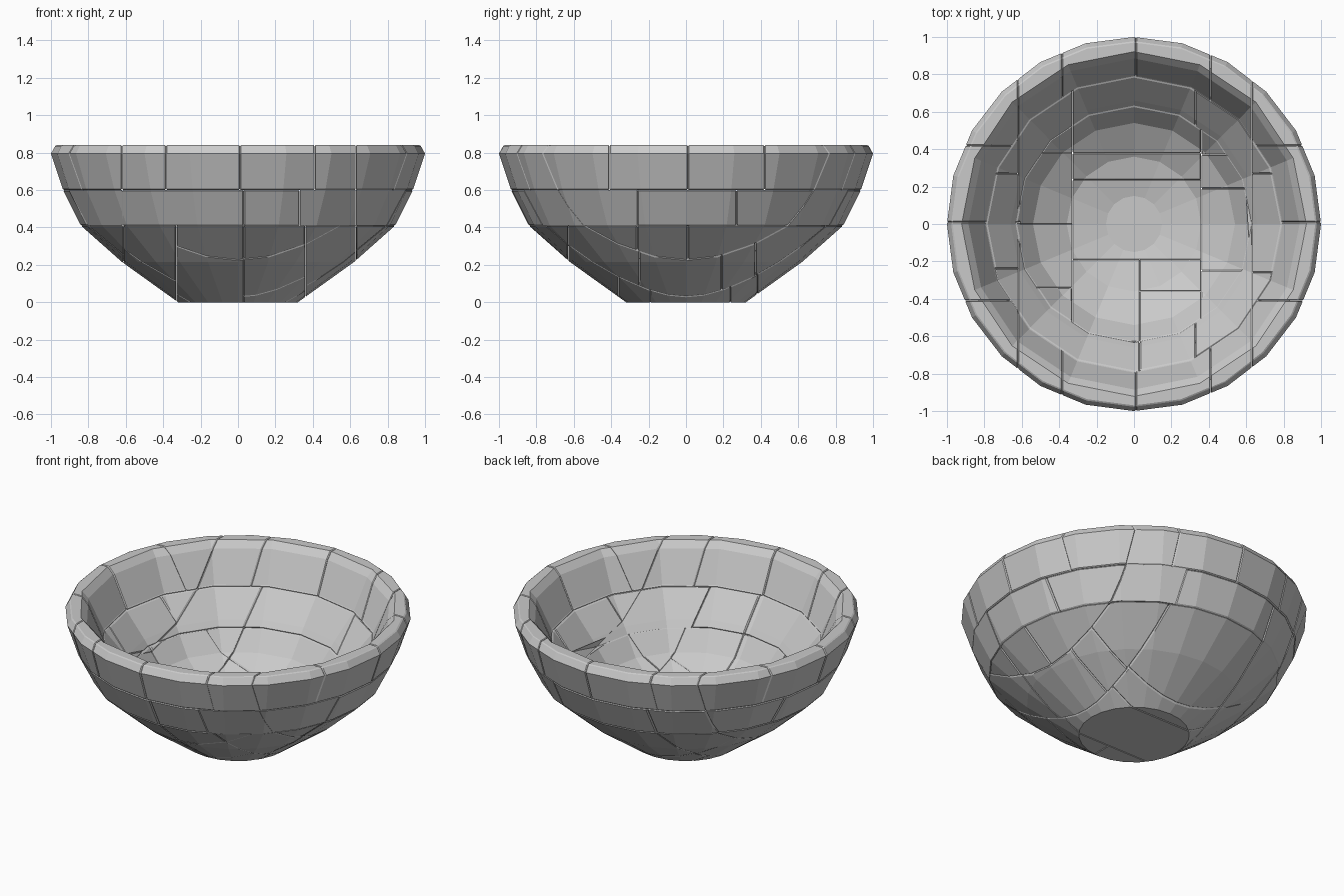
import bpy, bmesh, math
from mathutils import Matrix, Vector

if "Cube" in bpy.data.objects:
    bpy.data.objects.remove(bpy.data.objects["Cube"])

stone = bpy.data.materials.new("stone grey")
stone.use_nodes = True
stone.diffuse_color = (0.59, 0.59, 0.59, 1)
stone.node_tree.nodes["Principled BSDF"].inputs["Base Color"].default_value = stone.diffuse_color


def new_object(name, bm):
    bmesh.ops.recalc_face_normals(bm, faces=bm.faces[:])
    mesh = bpy.data.meshes.new(name)
    bm.to_mesh(mesh)
    bm.free()
    mesh.materials.append(stone)
    ob = bpy.data.objects.new(name, mesh)
    bpy.context.collection.objects.link(ob)
    return ob


def lathe(name, profile, sides):
    """Closed solid of revolution from bottom to top profile points."""
    bm = bmesh.new()
    rings = []
    for r, z in profile:
        rings.append([bm.verts.new((r * math.sin(2 * math.pi * i / sides),
                                    r * math.cos(2 * math.pi * i / sides), z))
                      for i in range(sides)])
    for a, b in zip(rings, rings[1:]):
        for i in range(sides):
            j = (i + 1) % sides
            bm.faces.new((a[i], a[j], b[j], b[i]))
    bm.faces.new(rings[0])
    bm.faces.new(rings[-1])
    ob = new_object(name, bm)
    ob.hide_render = True
    return ob


def add_boolean(ob, other, operation):
    mod = ob.modifiers.new("cut", "BOOLEAN")
    mod.object, mod.operation, mod.solver = other, operation, "EXACT"


def bake(ob):
    """Replace the mesh with its modified result."""
    bpy.context.view_layer.update()
    graph = bpy.context.evaluated_depsgraph_get()
    mesh = bpy.data.meshes.new_from_object(ob.evaluated_get(graph))
    ob.modifiers.clear()
    ob.data = mesh


# Bowl volume: round outside, coarser hollow inside
volume = lathe("bowl_volume", [(0.32, 0), (0.62, 0.215), (0.84, 0.41), (0.935, 0.6),
                               (1.0, 0.795), (0.975, 0.84)], 24)
hollow = lathe("hollow_cutter", [(0.15, 0.135), (0.36, 0.185), (0.54, 0.295), (0.66, 0.45),
                                 (0.795, 0.61), (0.885, 0.8), (0.94, 0.86)], 16)
add_boolean(volume, hollow, "DIFFERENCE")
bake(volume)
bpy.data.objects.remove(hollow)

# Block layout: (bottom, top) of a course, then (x start, x end, y joints)
END = 1.1
RIM = [-END, -0.41, 0.01, 0.42, END]
HALVES = [-END, 0, END]
COURSES = [
    (0.6, END, [(-END, -0.62, RIM), (-0.62, -0.385, HALVES), (-0.385, 0.01, HALVES),
                (0.01, 0.41, HALVES), (0.41, 0.63, HALVES), (0.63, END, RIM)]),
    (0.41, 0.6, [(-END, -0.62, [-END, -0.24, 0.27, END]), (-0.62, -0.33, [0, END]),
                 (-0.33, 0.33, [0, END]), (0.33, 0.63, HALVES),
                 (-0.62, 0.03, [-END, 0]), (0.03, 0.33, [-END, 0]),
                 (0.63, END, [-END, -0.26, 0.27, END])]),
    (-0.1, 0.41, [(-END, -0.61, [-END, -0.24, 0.01, END]),
                  (-0.61, -0.33, [-END, -0.34, 0, 0.38, END]),
                  (-0.33, 0.36, [-0.19, 0.235, 0.38, END]),
                  (-0.33, 0.03, [-END, -0.63, -0.19]),
                  (0.03, 0.36, [-END, -0.63, -0.36, -0.19]),
                  (0.36, 0.63, [-END, -0.63, -0.25, 0.19, 0.37, END]),
                  (0.63, END, [-END, -0.26, 0.01, END])]),
]
GAP = 0.0005


def block(name, low, high):
    """One bevelled stone: the part of the bowl inside a box."""
    low, high = Vector(low), Vector(high)
    size = high - low - Vector((GAP, GAP, GAP)) * 2
    bm = bmesh.new()
    bmesh.ops.create_cube(bm, size=1, matrix=Matrix.Translation((low + high) / 2) @ Matrix.Diagonal((*size, 1)))
    ob = new_object(name, bm)
    add_boolean(ob, volume, "INTERSECT")
    bevel = ob.modifiers.new("worn edges", "BEVEL")
    bevel.width, bevel.segments = 0.006, 1
    bevel.limit_method, bevel.angle_limit = "ANGLE", math.radians(50)
    bake(ob)
    if not ob.data.polygons:
        bpy.data.objects.remove(ob)
        return
    ob.data.materials.clear()
    ob.data.materials.append(stone)
    for p in ob.data.polygons:
        p.material_index = 0


count = 0
for z0, z1, columns in COURSES:
    for x0, x1, ys in columns:
        for y0, y1 in zip(ys, ys[1:]):
            # Outermost low stones are split once more by a level joint
            outside = x0 == -END or x1 == END or y1 < -0.6
            levels = [z0, 0.215, z1] if z0 < 0 and outside else [z0, z1]
            for a, b in zip(levels, levels[1:]):
                count += 1
                block("stone_block_%d" % count, (x0, y0, a), (x1, y1, b))

bpy.data.objects.remove(volume)
